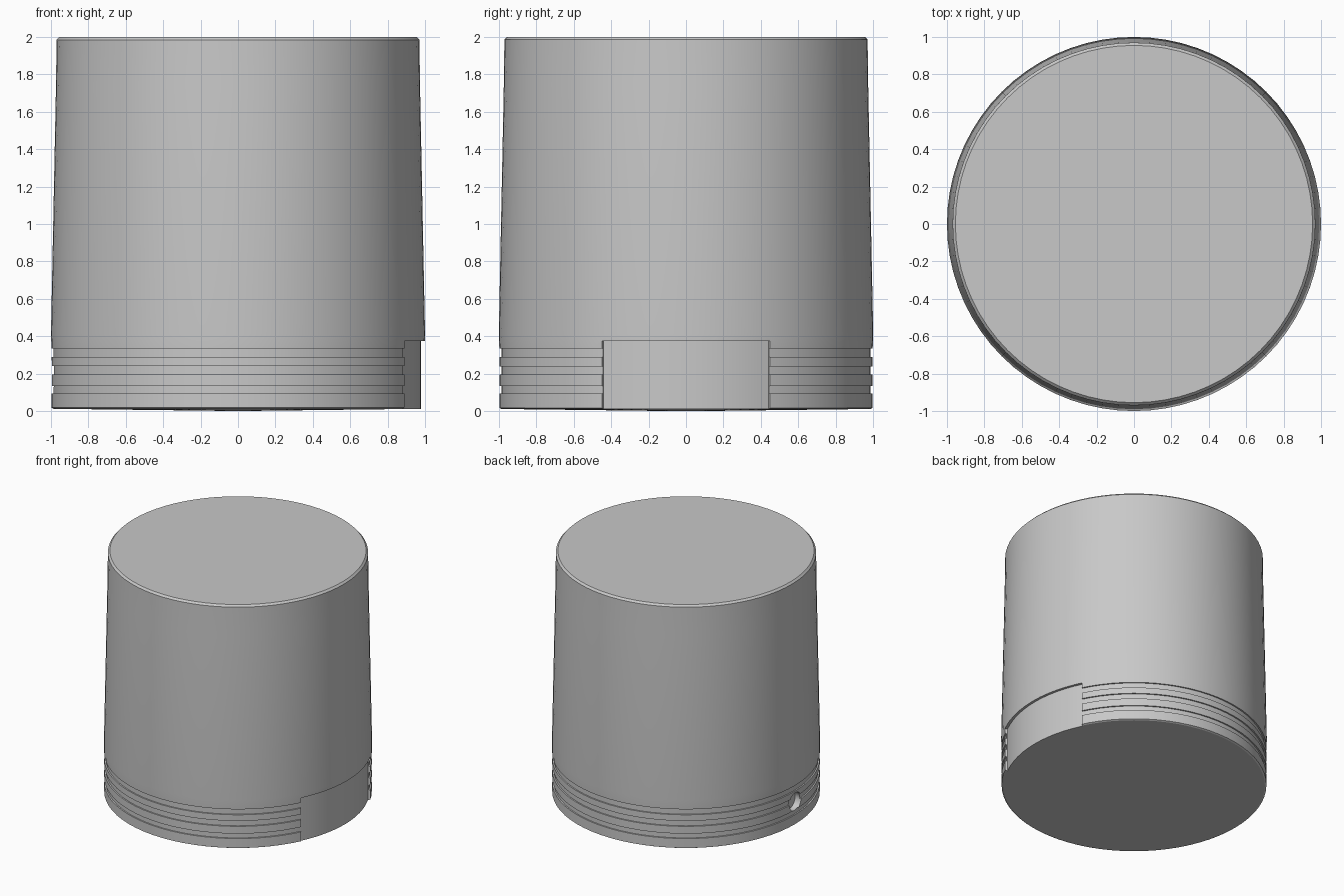
import bpy
import bmesh
from math import radians, cos, sin

cube = bpy.data.objects.get("Cube")
if cube:
    bpy.data.objects.remove(cube, do_unlink=True)

grey = bpy.data.materials.new("Plain grey")
grey.use_nodes = True
colour = (0.58, 0.58, 0.58, 1)
grey.diffuse_color = colour
grey.node_tree.nodes["Principled BSDF"].inputs["Base Color"].default_value = colour


def lathe(name, profile, start, end, steps, closed_profile=False):
    """Sweep (radius, z) points around z; a partial sweep gets end caps."""
    bm = bmesh.new()
    full = end - start >= 360
    rings = []
    for i in range(steps if full else steps + 1):
        a = radians(start + (end - start) * i / steps)
        rings.append([bm.verts.new((r * cos(a), r * sin(a), z)) for r, z in profile])
    n = len(profile)
    for i in range(steps):
        a, b = rings[i], rings[(i + 1) % len(rings)]
        for j in range(n if closed_profile else n - 1):
            k = (j + 1) % n
            bm.faces.new((a[j], b[j], b[k], a[k]))
    if not full:
        bm.faces.new(rings[0])
        bm.faces.new(rings[-1])
    bmesh.ops.remove_doubles(bm, verts=bm.verts, dist=0.0001)
    bmesh.ops.dissolve_degenerate(bm, edges=bm.edges, dist=0.0001)
    bmesh.ops.recalc_face_normals(bm, faces=bm.faces)
    mesh = bpy.data.meshes.new(name)
    bm.to_mesh(mesh)
    bm.free()
    mesh.materials.append(grey)
    obj = bpy.data.objects.new(name, mesh)
    bpy.context.collection.objects.link(obj)
    return obj


def cut(target, cutter):
    """Subtract the cutter from the target and discard it."""
    cutter.hide_render = True
    mod = target.modifiers.new("cut", 'BOOLEAN')
    mod.operation = 'DIFFERENCE'
    mod.solver = 'EXACT'
    mod.object = cutter
    bpy.context.view_layer.objects.active = target
    bpy.ops.object.modifier_apply(modifier=mod.name)
    bpy.data.objects.remove(cutter, do_unlink=True)


# Body outline: shallow convex base, three grooves, tapered wall, bevelled top
outer, groove = 0.997, 0.986
profile = [(0, 0), (0.985, 0.012), (outer, 0.018)]
for low, high in ((0.095, 0.135), (0.195, 0.24), (0.29, 0.335)):
    profile += [(outer, low), (groove, low), (groove, high), (outer, high)]
profile += [(1.0, 0.41), (0.973, 1.75), (0.97, 1.985), (0.955, 2.0), (0, 2.0)]
body = lathe("body", profile, 0, 360, 72)

# Smooth label recess interrupting the grooves
recess = [(0.978, -0.1), (1.1, -0.1), (1.1, 0.375), (0.978, 0.375)]
cut(body, lathe("recess_cutter", recess, -26.8, 26.8, 12, True))

# Small round port on the opposite side
bpy.ops.mesh.primitive_cylinder_add(vertices=24, radius=0.075, depth=0.2,
                                    location=(-1.04, 0, 0.2),
                                    rotation=(0, radians(90), 0))
port = bpy.context.object
port.name = "port_cutter"
port.data.materials.append(grey)
cut(body, port)

bpy.ops.object.select_all(action='DESELECT')
body.select_set(True)
bpy.context.view_layer.objects.active = body
bpy.ops.object.shade_smooth_by_angle(angle=radians(20))
